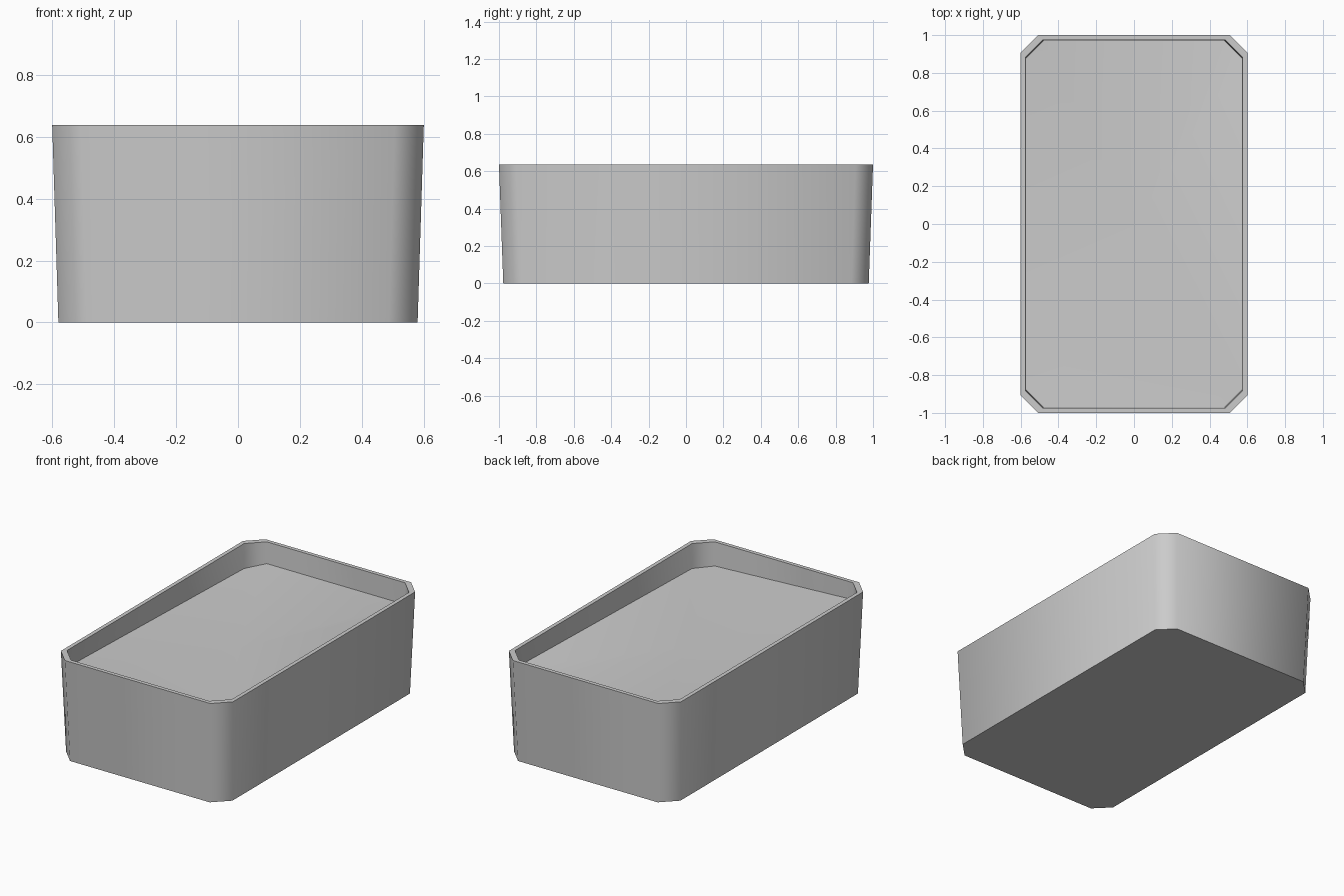
import bpy, bmesh, math

cube = bpy.data.objects.get("Cube")
if cube:
    bpy.data.objects.remove(cube, do_unlink=True)

grey = bpy.data.materials.new("plain grey")
grey.use_nodes = True
COLOUR = (0.6, 0.6, 0.6, 1)
grey.diffuse_color = COLOUR
grey.node_tree.nodes["Principled BSDF"].inputs["Base Color"].default_value = COLOUR

HEIGHT = 0.637
CHAMFER = 0.093
# Depth of the uneven inner floor below the rim, at each outline corner and the middle
FLOOR_DEPTHS = (0.11, 0.135, 0.135, 0.155, 0.105, 0.105, 0.15, 0.155)
MIDDLE_DEPTH = 0.165


def outline(half_x, half_y, c=CHAMFER):
    """Rectangle with cut corners, counter-clockwise."""
    pts = []
    for sx, sy in ((1, 1), (-1, 1), (-1, -1), (1, -1)):
        pair = [(sx * half_x, sy * (half_y - c)), (sx * (half_x - c), sy * half_y)]
        pts += pair if sx * sy > 0 else pair[::-1]
    return pts


bm = bmesh.new()


def ring(half_x, half_y, heights):
    return [bm.verts.new((x, y, z)) for (x, y), z in zip(outline(half_x, half_y), heights)]


# Rings from the underside, up the outer wall, over the rim, down to the inner floor
rings = [
    ring(0.58, 0.977, [0] * 8),
    ring(0.60, 1.00, [HEIGHT] * 8),
    ring(0.575, 0.975, [HEIGHT] * 8),
    ring(0.572, 0.971, [HEIGHT - d for d in FLOOR_DEPTHS]),
]
for low, high in zip(rings, rings[1:]):
    for i in range(8):
        j = (i + 1) % 8
        bm.faces.new((low[i], low[j], high[j], high[i]))
bm.faces.new(rings[0][::-1])

# Inner floor, fanned around its sunken middle
centre = bm.verts.new((0, 0, HEIGHT - MIDDLE_DEPTH))
for i in range(8):
    bm.faces.new((rings[-1][i], rings[-1][(i + 1) % 8], centre))

mesh = bpy.data.meshes.new("tray_box")
bm.to_mesh(mesh)
bm.free()
box = bpy.data.objects.new("tray_box", mesh)
bpy.context.collection.objects.link(box)
mesh.materials.append(grey)

# Soft outer corners, crisp rim and floor edges
bpy.ops.object.select_all(action="DESELECT")
box.select_set(True)
bpy.context.view_layer.objects.active = box
bpy.ops.object.shade_smooth_by_angle(angle=math.radians(60))
